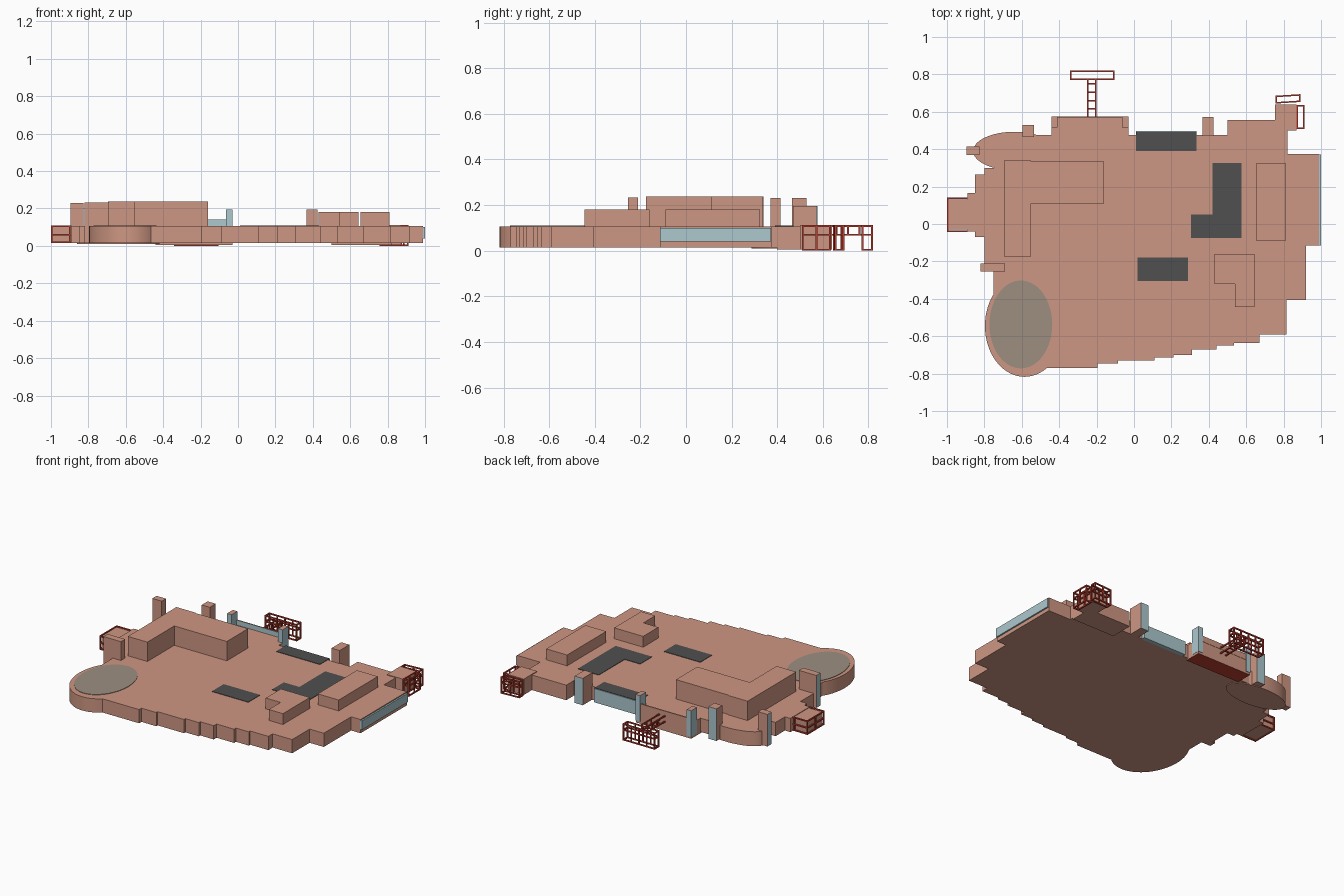
import bpy, bmesh, math
from mathutils import Vector

if "Cube" in bpy.data.objects:
    bpy.data.objects.remove(bpy.data.objects["Cube"])


def material(name, rgb):
    m = bpy.data.materials.new(name)
    lin = [(c / 255 / 12.92) if c < 11 else ((c / 255 + 0.055) / 1.055) ** 2.4 for c in rgb]
    m.diffuse_color = (*lin, 1)
    m.use_nodes = True
    m.node_tree.nodes["Principled BSDF"].inputs["Base Color"].default_value = m.diffuse_color
    return m


CLAY = material("clay_pink", (206, 151, 131))
GLASS = material("pale_blue_glass", (172, 200, 205))
DARK = material("dark_grey", (80, 80, 80))
STONE = material("grey_green", (157, 143, 128))
RED = material("rust_red", (190, 62, 48))
Z0, Z1 = 0.015, 0.107


def finish(bm, name, mats, rule=None):
    bmesh.ops.recalc_face_normals(bm, faces=bm.faces)
    if rule:
        for f in bm.faces:
            f.material_index = 1 if rule(f.normal) else 0
    me = bpy.data.meshes.new(name)
    bm.to_mesh(me)
    bm.free()
    for m in mats:
        me.materials.append(m)
    ob = bpy.data.objects.new(name, me)
    bpy.context.collection.objects.link(ob)
    return ob


def prism(name, pts, z0, z1, mats, rule=None):
    """Extrude a plan outline from z0 to z1."""
    bm = bmesh.new()
    f = bm.faces.new([bm.verts.new((x, y, z0)) for x, y in pts])
    up = bmesh.ops.extrude_face_region(bm, geom=[f])["geom"]
    bmesh.ops.translate(bm, vec=(0, 0, z1 - z0),
                        verts=[v for v in up if isinstance(v, bmesh.types.BMVert)])
    return finish(bm, name, mats, rule)


def box(name, x0, x1, y0, y1, z0, z1, mats, rule=None):
    return prism(name, [(x0, y0), (x1, y0), (x1, y1), (x0, y1)], z0, z1, mats, rule)


def oval(name, cx, cy, rx, ry, z0, z1, mat):
    n = 64
    ob = prism(name, [(cx + rx * math.cos(2 * math.pi * i / n), cy + ry * math.sin(2 * math.pi * i / n))
                      for i in range(n)], z0, z1, [mat])
    for p in ob.data.polygons:
        p.use_smooth = abs(p.normal.z) < 0.5
    for e in ob.data.edges:
        a, b = (ob.data.vertices[v].co for v in e.vertices)
        e.use_edge_sharp = abs(a.z - b.z) < 1e-4
    return ob


def bars(name, segs, t=0.008):
    """Square bars between pairs of points, joined in one object."""
    bm = bmesh.new()
    for a, b in segs:
        a, b = Vector(a), Vector(b)
        d = b - a
        geom = bmesh.ops.create_cube(bm, size=1)["verts"]
        q = d.to_track_quat('Z', 'Y')
        for v in geom:
            v.co = (a + b) / 2 + q @ Vector((v.co.x * t, v.co.y * t, v.co.z * d.length))
    return finish(bm, name, [RED])


def railing(name, corners, posts, floor=0.004):
    """Closed rail cage: rails at three heights, posts spread along each side."""
    segs = []
    n = len(corners)
    for i in range(n):
        a, b = Vector(corners[i]), Vector(corners[(i + 1) % n])
        for z in (floor, 0.07, 0.108):
            segs.append(((*a, z), (*b, z)))
        for k in range(posts[i]):
            p = a.lerp(b, k / posts[i])
            segs.append(((*p, 0), (*p, 0.112)))
    return bars(name, segs)


# Main slab with stepped edges
slab = [(-0.53, 0.475), (0.5, 0.475), (0.5, 0.555), (0.755, 0.555), (0.82, 0.50), (0.82, 0.375),
        (0.99, 0.375), (0.99, -0.115), (0.92, -0.115), (0.92, -0.405), (0.815, -0.405),
        (0.815, -0.59), (0.67, -0.59), (0.67, -0.635), (0.535, -0.635), (0.535, -0.65),
        (0.44, -0.65), (0.44, -0.67), (0.31, -0.67), (0.31, -0.70), (0.21, -0.70),
        (0.21, -0.715), (0.11, -0.715), (0.11, -0.73), (-0.085, -0.73), (-0.085, -0.745),
        (-0.195, -0.745), (-0.195, -0.77), (-0.55, -0.77), (-0.75, -0.5), (-0.75, -0.23), (-0.80, -0.23),
        (-0.80, -0.07), (-0.85, -0.07), (-0.85, -0.04), (-0.89, -0.04), (-0.89, 0.165),
        (-0.85, 0.165), (-0.85, 0.265), (-0.80, 0.265), (-0.80, 0.30), (-0.62, 0.30)]
prism("main_slab", slab, Z0, Z1, [CLAY])
box("back_right_wing", 0.5, 0.82, 0.40, 0.555, 0.006, Z1, [CLAY])
box("corner_block", 0.755, 0.87, 0.50, 0.64, 0.006, 0.112, [CLAY])
oval("rear_round_bay", -0.64, 0.39, 0.22, 0.103, 0.01, Z1, CLAY)
oval("front_round_bay", -0.585, -0.545, 0.212, 0.272, Z0, Z1, CLAY)
oval("round_roof_disc", -0.605, -0.537, 0.168, 0.235, Z1, Z1 + 0.003, STONE)

# Raised roof blocks
prism("large_roof_block", [(-0.695, 0.34), (-0.695, -0.175), (-0.55, -0.175), (-0.55, 0.11),
                           (-0.16, 0.11), (-0.16, 0.335), (-0.55, 0.335), (-0.55, 0.34)], 0.1, 0.237, [CLAY])
box("right_roof_block", 0.655, 0.81, -0.09, 0.325, 0.1, 0.18, [CLAY])
prism("small_roof_block", [(0.43, -0.16), (0.43, -0.32), (0.54, -0.32), (0.54, -0.445),
                           (0.645, -0.445), (0.645, -0.16)], 0.1, 0.18, [CLAY])

# Dark roof panels
box("front_roof_panel", 0.02, 0.29, -0.305, -0.18, Z1, Z1 + 0.003, [DARK])
box("rear_roof_panel", 0.01, 0.335, 0.39, 0.492, Z1, Z1 + 0.003, [DARK])
prism("corner_roof_panel", [(0.42, 0.325), (0.42, 0.05), (0.305, 0.05), (0.305, -0.075),
                            (0.575, -0.075), (0.575, 0.325)], Z1, Z1 + 0.003, [DARK])

# Glass walls
box("right_glass_wall", 0.985, 1.0, -0.115, 0.372, 0.04, 0.1, [GLASS])
box("rear_glass_wall", 0.01, 0.335, 0.47, 0.497, Z0, Z1, [GLASS])

# Stair towers with glass on the outward side
west = lambda n: n.x < -0.5
north = lambda n: n.y > 0.5
box("left_tower", -0.82, -0.69, -0.255, -0.21, Z0, 0.233, [CLAY, GLASS], west)
box("rear_left_tower", -0.895, -0.825, 0.37, 0.415, Z0, 0.23, [CLAY, GLASS], west)
box("rear_tower", -0.595, -0.535, 0.465, 0.528, Z0, 0.23, [CLAY, GLASS], north)
box("rear_right_tower", 0.365, 0.425, 0.47, 0.573, Z0, 0.195, [CLAY, GLASS], north)

# Rear porch: bay with red underside, parapet and glazed end towers
box("porch", -0.44, -0.03, 0.46, 0.573, 0.006, Z1, [CLAY, RED], lambda n: n.z < -0.5)
box("porch_parapet", -0.41, -0.065, 0.567, 0.575, 0.1, 0.14, [CLAY, GLASS], lambda n: n.y < -0.5)
for side, x in (("left", -0.442), ("right", -0.063)):
    box("porch_tower_" + side, x, x + 0.034, 0.515, 0.576, 0.02, 0.195, [CLAY, GLASS],
        lambda n: abs(n.z) < 0.5)

# Left platform with red rails
box("left_platform", -0.992, -0.88, -0.03, 0.13, 0.02, 0.103, [CLAY])
segs = []
for z in (0.02, 0.06, 0.105):
    segs += [((-0.996, -0.038, z), (-0.89, -0.038, z)), ((-0.996, 0.137, z), (-0.89, 0.137, z)),
             ((-0.996, -0.04, z), (-0.996, 0.14, z))]
for x, y in ((-0.996, -0.038), (-0.996, 0.05), (-0.996, 0.137), (-0.9, -0.038), (-0.9, 0.137)):
    segs.append(((x, y, 0.016), (x, y, 0.109)))
bars("left_platform_rails", segs)

# Rear fire escape: landing and walkway
railing("rear_landing", [(-0.338, 0.774), (-0.108, 0.774), (-0.108, 0.816), (-0.338, 0.816)], [4, 1, 4, 1])
segs = []
for x in (-0.246, -0.204):
    for z in (0.07, 0.108):
        segs.append(((x, 0.57, z), (x, 0.774, z)))
    for i in range(3):
        y = 0.66 + 0.05 * i
        segs.append(((x, y, 0.07), (x, y, 0.108)))
for i in range(4):
    y = 0.615 + 0.045 * i
    segs.append(((-0.246, y, 0.07), (-0.204, y, 0.07)))
bars("rear_walkway", segs)

# Corner fire escapes
railing("corner_stair_back", [(0.76, 0.648), (0.886, 0.656), (0.886, 0.69), (0.76, 0.682)], [2, 1, 2, 1])
railing("corner_stair_side", [(0.872, 0.512), (0.908, 0.512), (0.908, 0.632), (0.872, 0.632)], [1, 2, 1, 2])
